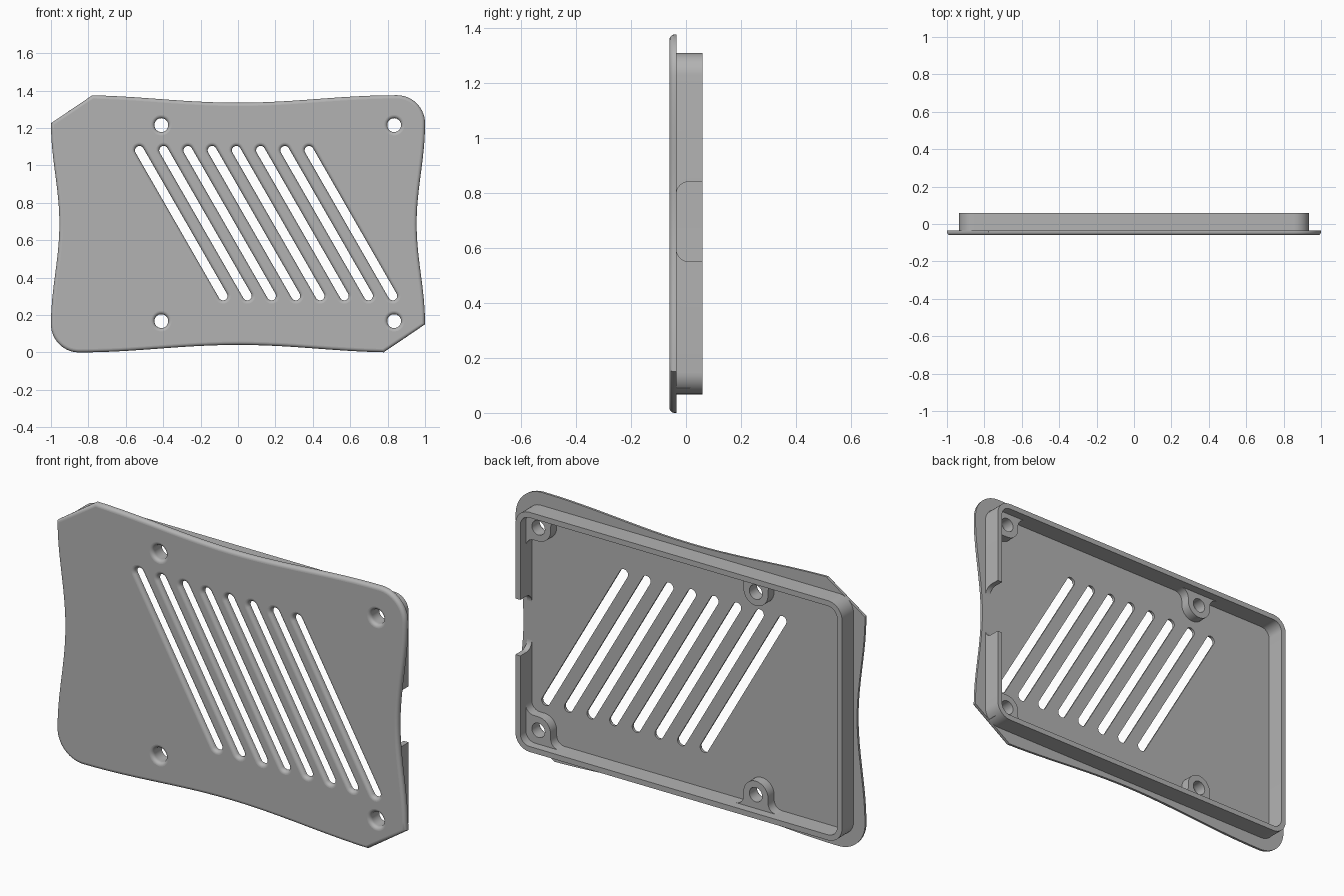
import bpy, bmesh
from math import sin, cos, pi, radians
from mathutils import Vector, Matrix

if "Cube" in bpy.data.objects:
    bpy.data.objects.remove(bpy.data.objects["Cube"])

H = 1.375                      # overall height
Y_FRONT, Y_BACK, Y_RIM, Y_BOSS = -0.06, -0.035, 0.06, 0.015
WALL_X, WALL_Z, WALL_T = 0.935, 0.62, 0.028

grey = bpy.data.materials.new("matte grey")
grey.use_nodes = True
grey.diffuse_color = (0.45, 0.45, 0.45, 1)
grey.node_tree.nodes["Principled BSDF"].inputs["Base Color"].default_value = (0.45, 0.45, 0.45, 1)


def arc(cx, cz, r, a0, a1, n=10):
    angles = [radians(a0 + (a1 - a0) * i / n) for i in range(n + 1)]
    return [Vector((cx + r * cos(a), cz + r * sin(a))) for a in angles]


def circle(cx, cz, r, n=32):
    return arc(cx, cz, r, 0, 360, n)[:-1]


def rounded_rect(hx, hz, r):
    x, z, m = hx - r, hz - r, H / 2
    return (arc(x, m + z, r, 0, 90) + arc(-x, m + z, r, 90, 180)
            + arc(-x, m - z, r, 180, 270) + arc(x, m - z, r, 270, 360))


def slot(top, bottom, r):
    d = top - bottom
    a = Vector((1, 0)).angle_signed(d) * -180 / pi
    return arc(*top, r, a - 90, a + 90) + arc(*bottom, r, a + 90, a + 270)


def area(loop):
    return sum(p.x * q.y - q.x * p.y for p, q in zip(loop, loop[1:] + loop[:1]))


def inset(loop, d):
    """Shift a loop to its left, which is into the material."""
    out = []
    for i, p in enumerate(loop):
        t = ((p - loop[i - 1]).normalized() + (loop[(i + 1) % len(loop)] - p).normalized()).normalized()
        out.append(p + Vector((-t.y, t.x)) * d)
    return out


def solid(name, outline, holes, y0, y1, fillet=0.0, steps=6):
    """Extrude an outline with holes along y, rounding the front edges."""
    bm = bmesh.new()
    front, back = [], []
    for i, loop in enumerate([outline] + holes):
        if (area(loop) > 0) != (i == 0):
            loop = loop[::-1]
        levels = [(y1, 0.0), (y0 + fillet, 0.0)]
        if fillet:
            for k in range(1, steps + 1):
                a = k * pi / 2 / steps
                levels.append((y0 + fillet * (1 - sin(a)), fillet * (1 - cos(a))))
        rings = [[bm.verts.new((p.x, y, p.y)) for p in inset(loop, d)] for y, d in levels]
        n = len(loop)
        for a, b in zip(rings, rings[1:]):
            for j in range(n):
                k = (j + 1) % n
                bm.faces.new((a[j], a[k], b[k], b[j]))
        for ring, group in ((rings[0], back), (rings[-1], front)):
            group += [bm.edges.get((ring[j], ring[(j + 1) % n])) for j in range(n)]
    for group in (front, back):
        bmesh.ops.triangle_fill(bm, edges=group, use_beauty=True)
    bmesh.ops.recalc_face_normals(bm, faces=bm.faces)
    mesh = bpy.data.meshes.new(name)
    bm.to_mesh(mesh)
    bm.free()
    mesh.materials.append(grey)
    obj = bpy.data.objects.new(name, mesh)
    bpy.context.collection.objects.link(obj)
    return obj


def smooth(obj):
    bpy.ops.object.select_all(action='DESELECT')
    bpy.context.view_layer.objects.active = obj
    obj.select_set(True)
    bpy.ops.object.shade_smooth_by_angle(angle=radians(30))
    for f in obj.data.polygons:
        if abs(f.normal.y) > 0.999:
            f.use_smooth = False


# Face plate: waisted outline, screw holes and slanted vents
N = 24
half = []
for i in range(N):
    z = 0.15 + (H - 0.3) * i / N
    half.append(Vector((1 - 0.0225 * (1 - cos(2 * pi * i / N)), z)))
half += arc(0.85, H - 0.15, 0.15, 0, 90, 14)
for i in range(1, N):
    half.append(Vector((0.85 - 1.7 * i / N, H - 0.02 * (1 - cos(2 * pi * i / N)))))
half += [Vector((-0.85, H))]
corner = arc(-0.85, H - 0.15, 0.15, 90, 180, 14)[1:-1]
half += corner
# the first half ends at the upper left corner; the rest is its half turn
cut = N + 15 + N - 1
half = half[:cut]
outline = half + [Vector((-p.x, H - p.y)) for p in half]

screws = [(x, z) for x in (-0.41, 0.835) for z in (0.167, 1.215)]
vents = [slot(Vector((-0.527 + 0.1296 * i, 1.08)), Vector((-0.08 + 0.1296 * i, 0.302)), 0.024)
         for i in range(8)]
plate = solid("face_plate", outline, vents + [circle(x, z, 0.037) for x, z in screws],
              Y_FRONT, Y_BACK, fillet=0.018)
smooth(plate)

# Rim wall with a cable notch in the +x side
wall = solid("rim_wall", rounded_rect(WALL_X, WALL_Z, 0.08),
             [rounded_rect(WALL_X - WALL_T, WALL_Z - WALL_T, 0.08 - WALL_T)], Y_BACK, Y_RIM)
r = 0.045
notch = (arc(Y_BACK + r, 0.84 - r, r, 90, 180) + arc(Y_BACK + r, 0.55 + r, r, 180, 270)
         + [Vector((0.1, 0.55)), Vector((0.1, 0.84))])
cutter = solid("notch_cutter", notch, [], -1.0, -0.8)
cutter.data.transform(Matrix.Rotation(pi / 2, 4, 'Z'))
cutter.hide_render = True
mod = wall.modifiers.new("notch", 'BOOLEAN')
mod.object, mod.operation, mod.solver = cutter, 'DIFFERENCE', 'EXACT'
bpy.context.view_layer.objects.active = wall
bpy.ops.object.modifier_apply(modifier=mod.name)
bpy.data.objects.remove(cutter)
smooth(wall)

# Screw bosses, flared where they meet the wall
R, F, LAP = 0.07, 0.045, 0.005
for x, z in screws:
    side = 1 if z > H / 2 else -1
    d = H / 2 + WALL_Z - WALL_T - 1.215 if side > 0 else z - (H / 2 - WALL_Z + WALL_T)
    flare = arc(-R - F, d - F, F, 90, 0, 6)
    shape = [Vector((-R - F, d + LAP))] + flare
    if x < 0:
        shape += arc(0, 0, R, 180, 360, 20)
        shape += [Vector((-p.x, p.y)) for p in reversed(flare)] + [Vector((R + F, d + LAP))]
    else:
        w = WALL_X - WALL_T - x
        shape += arc(0, 0, R, 180, 270) + arc(w - F, -R - F, F, 90, 0, 6)
        shape += [Vector((w + LAP, -R - F)), Vector((w + LAP, d + LAP))]
    placed = [Vector((x + p.x, z + side * p.y)) for p in shape]
    name = ("upper" if side > 0 else "lower") + ("_corner" if x > 0 else "_edge") + "_boss"
    smooth(solid(name, placed, [circle(x, z, 0.037)], Y_BACK, Y_BOSS))
